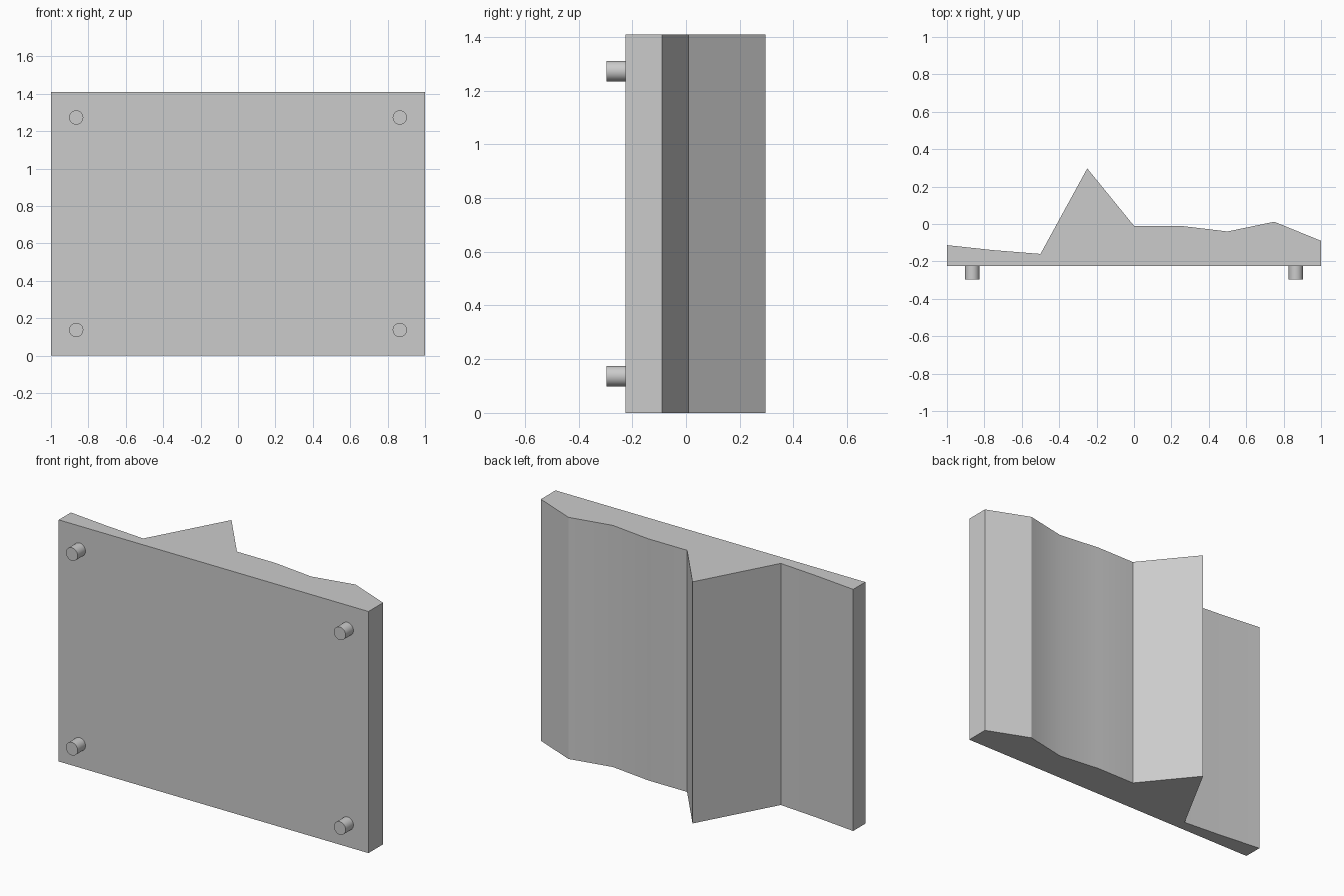
import bpy, bmesh, math

cube = bpy.data.objects.get("Cube")
if cube:
    bpy.data.objects.remove(cube, do_unlink=True)

grey = bpy.data.materials.new("plain_grey")
grey.use_nodes = True
colour = (0.6, 0.6, 0.6, 1)
grey.diffuse_color = colour
grey.node_tree.nodes["Principled BSDF"].inputs["Base Color"].default_value = colour

HEIGHT = 1.41
FRONT = -0.225


def finish(obj):
    """Apply the material and smooth only the shallow edges."""
    obj.data.materials.append(grey)
    bpy.ops.object.select_all(action="DESELECT")
    obj.select_set(True)
    bpy.context.view_layer.objects.active = obj
    bpy.ops.object.shade_smooth_by_angle(angle=math.radians(30))


# Panel: flat front and ridged back, extruded upwards
ridge = [(1, -0.09), (0.75, 0.012), (0.5, -0.04), (0.25, -0.01), (0, -0.01),
         (-0.25, 0.297), (-0.5, -0.16), (-0.75, -0.14), (-1, -0.113)]
outline = [(-1, FRONT), (1, FRONT)] + ridge
bm = bmesh.new()
base = bm.faces.new([bm.verts.new((x, y, 0)) for x, y in outline])
extruded = bmesh.ops.extrude_face_region(bm, geom=[base], use_keep_orig=True)
top = [v for v in extruded["geom"] if isinstance(v, bmesh.types.BMVert)]
bmesh.ops.translate(bm, verts=top, vec=(0, 0, HEIGHT))
bmesh.ops.recalc_face_normals(bm, faces=bm.faces)
mesh = bpy.data.meshes.new("ridged_panel")
bm.to_mesh(mesh)
bm.free()
panel = bpy.data.objects.new("ridged_panel", mesh)
bpy.context.collection.objects.link(panel)
finish(panel)

# Round pegs at the four front corners
PEG_LENGTH = 0.072
for side, x in (("right", -0.865), ("left", 0.865)):
    for level, z in (("lower", 0.137), ("upper", HEIGHT - 0.137)):
        bpy.ops.mesh.primitive_cylinder_add(
            vertices=32, radius=0.038, depth=PEG_LENGTH,
            location=(x, FRONT - PEG_LENGTH / 2, z),
            rotation=(math.pi / 2, 0, 0))
        peg = bpy.context.object
        peg.name = f"{level}_{side}_peg"
        finish(peg)
